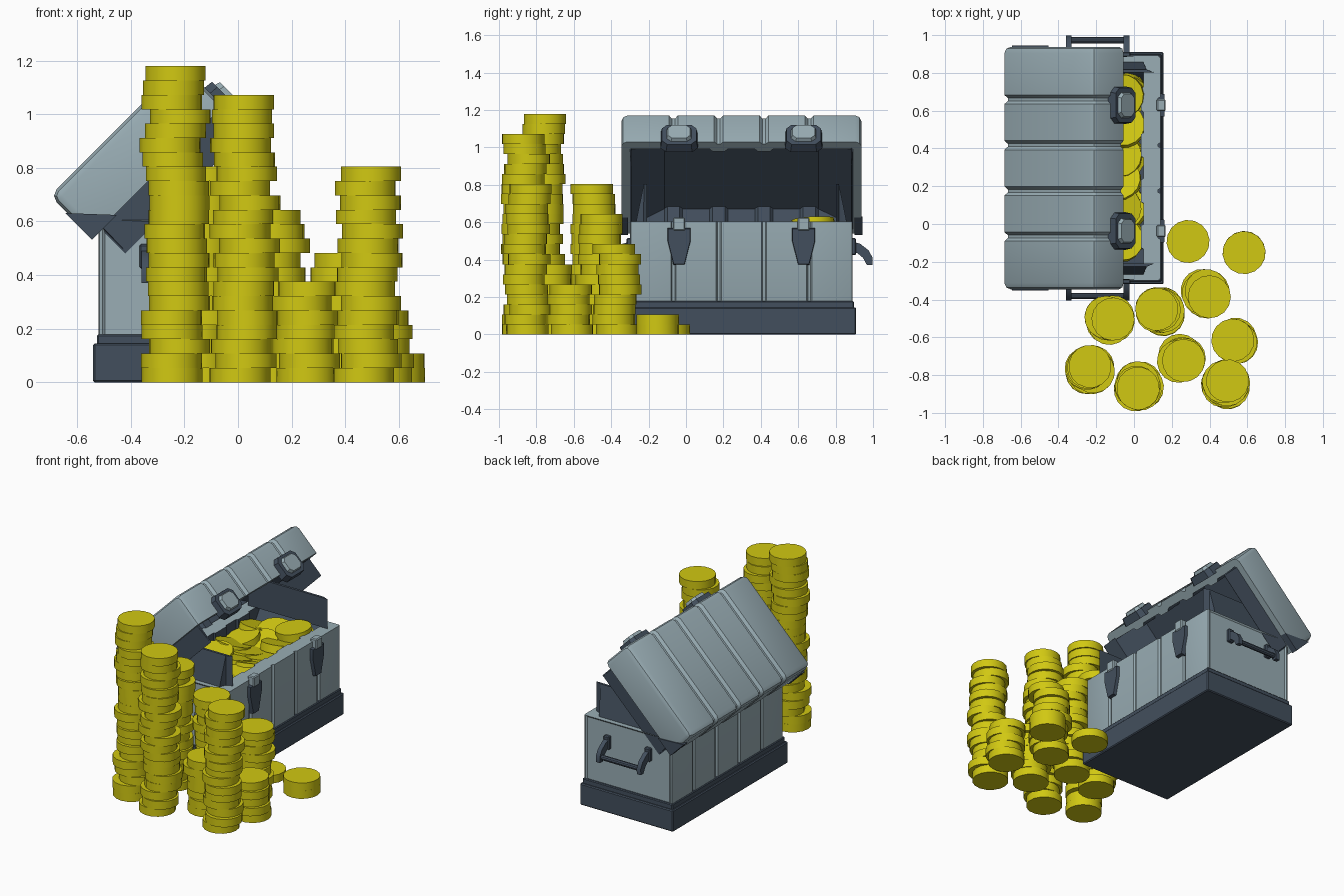
import bpy, bmesh, math, random
from mathutils import Vector, Matrix, Euler

random.seed(4)
if "Cube" in bpy.data.objects:
    bpy.data.objects.remove(bpy.data.objects["Cube"])


def material(name, rgb):
    m = bpy.data.materials.new(name)
    m.use_nodes = True
    m.diffuse_color = (*rgb, 1)
    m.node_tree.nodes["Principled BSDF"].inputs["Base Color"].default_value = (*rgb, 1)
    return m


STEEL = material("pale steel", (0.32, 0.42, 0.46))
SLATE = material("dark slate", (0.055, 0.078, 0.11))
GOLD = material("gold", (0.64, 0.58, 0.006))
MID_Y = 0.296          # centre of the chest along y
made = []


def finish(name, bm, *mats):
    bmesh.ops.recalc_face_normals(bm, faces=bm.faces)
    me = bpy.data.meshes.new(name)
    bm.to_mesh(me)
    bm.free()
    for m in mats:
        me.materials.append(m)
    ob = bpy.data.objects.new(name, me)
    bpy.context.collection.objects.link(ob)
    made.append(ob)
    return ob


def box(name, lo, hi, mat, bevel=0.0):
    lo, hi = Vector(lo), Vector(hi)
    bm = bmesh.new()
    bmesh.ops.create_cube(bm, size=1)
    for v in bm.verts:
        v.co = (lo + hi) / 2 + v.co * (hi - lo)
    if bevel:
        bmesh.ops.bevel(bm, geom=bm.edges[:], offset=bevel, segments=1, affect='EDGES')
    return finish(name, bm, mat)


def prism(name, pts, lo, hi, place, mat, taper=1.0):
    """Extrude a 2D outline from lo to hi; place(a, b, t) gives the 3D point."""
    bm = bmesh.new()
    ca = sum(p[0] for p in pts) / len(pts)
    cb = sum(p[1] for p in pts) / len(pts)
    a = [bm.verts.new(place(p, q, lo)) for p, q in pts]
    b = [bm.verts.new(place(ca + (p - ca) * taper, cb + (q - cb) * taper, hi)) for p, q in pts]
    bm.faces.new(a)
    bm.faces.new(b)
    for i in range(len(pts)):
        j = (i + 1) % len(pts)
        bm.faces.new((a[i], a[j], b[j], b[i]))
    return finish(name, bm, mat)


def grooved_tub(name, width, height, half_len, r, groove, wall, depth, matrix, panel=False):
    """Rounded box with four grooves, hollowed from its open side at v = 0."""
    def section(i):
        side = [(i, 0), (i, height - r), (0.3 * r + 0.7 * i, height - 0.3 * r - 0.7 * i), (r, height - i)]
        return side + [(width - u, v) for u, v in reversed(side)]
    gw, gb, gd = groove
    stations = [(-half_len, r), (-half_len + 0.3 * r, 0.3 * r), (-half_len + r, 0)]
    for k in range(4):
        c = (k - 1.5) * 0.242
        stations += [(c - gw, 0), (c - gb, gd), (c + gb, gd), (c + gw, 0)]
    stations += [(-y, i) for y, i in reversed(stations[:3])]
    bm = bmesh.new()
    rings = [[bm.verts.new((u, y, v)) for u, v in section(i)] for y, i in stations]
    n = len(rings[0])
    for a, b in zip(rings, rings[1:]):
        for i in range(n):
            j = (i + 1) % n
            bm.faces.new((a[i], a[j], b[j], b[i]))
    caps = [bm.faces.new(rings[0]), bm.faces.new(rings[-1])]
    bmesh.ops.remove_doubles(bm, verts=bm.verts, dist=1e-5)
    bmesh.ops.recalc_face_normals(bm, faces=bm.faces)
    if panel:       # recessed end panels
        caps = [f for f in bm.faces if abs(f.normal.y) > 0.99 and abs(f.calc_center_median().y) > half_len - 0.001]
        bmesh.ops.inset_individual(bm, faces=caps, thickness=0.014, depth=-0.008)
    mouth = [f for f in bm.faces if all(abs(v.co.z) < 1e-5 for v in f.verts)]
    bmesh.ops.inset_region(bm, faces=mouth, thickness=wall, use_even_offset=True)
    walls = bmesh.ops.inset_region(bm, faces=mouth, thickness=0.001, depth=-depth)["faces"]
    for f in mouth + walls:
        f.material_index = 1
    bm.transform(matrix)
    return finish(name, bm, STEEL, SLATE)


# Chest body and plinth
body_frame = Matrix(((1, 0, 0, -0.52), (0, 1, 0, MID_Y), (0, 0, -1, 0.605), (0, 0, 0, 1)))
grooved_tub("chest_body", 0.66, 0.5, 0.595, 0.014, (0.014, 0.007, 0.012), 0.09, 0.2, body_frame, True)
box("plinth", (-0.54, -0.318, 0), (0.157, 0.91, 0.145), SLATE, 0.006)
box("plinth_step", (-0.526, -0.305, 0.14), (0.146, 0.897, 0.178), SLATE, 0.005)

# Open lid, tipped back by 45 degrees
s = math.sqrt(0.5)
lid_frame = Matrix(((s, 0, -s, -0.545), (0, 1, 0, MID_Y), (s, 0, s, 0.54), (0, 0, 0, 1)))
grooved_tub("lid", 0.693, 0.22, 0.642, 0.034, (0.024, 0.008, 0.018), 0.055, 0.13, lid_frame)


def on_lid(u, v, y):
    return lid_frame @ Vector((u, y, v))


for side, label in ((-1, "front"), (1, "rear")):
    # Dark lid corner guards
    prism(label + "_corner_guard", [(-0.006, -0.006), (-0.006, 0.135), (0.125, -0.006)],
          side * 0.605, side * 0.648, on_lid, SLATE)

    # Lid clasp: octagonal plate with a raised pad
    cy = side * 0.333

    def octagon(hw, v0, v1, c):
        return [(cy - hw, v0 + c), (cy - hw, v1 - c), (cy - hw + c, v1), (cy + hw - c, v1),
                (cy + hw, v1 - c), (cy + hw, v0 + c), (cy + hw - c, v0), (cy - hw + c, v0)]

    def clasp_place(y, v, u):
        return on_lid(u, v, y)
    prism(label + "_clasp_plate", octagon(0.1, -0.06, 0.1, 0.03), 0.675, 0.728, clasp_place, SLATE, 0.92)
    prism(label + "_clasp_pad", octagon(0.07, -0.035, 0.08, 0.025), 0.72, 0.748, clasp_place, STEEL, 0.85)

    # Body hasp: tapered plate and a small tab
    hy = MID_Y + cy
    hasp = [(-0.063, 0.57), (-0.063, 0.5), (-0.03, 0.37), (0.03, 0.37), (0.063, 0.5), (0.063, 0.57)]
    prism(label + "_hasp", hasp, 0.125, 0.162, lambda a, b, t: (t, hy + a, b), SLATE, 0.94)
    box(label + "_hasp_tab", (0.12, hy - 0.032, 0.555), (0.168, hy + 0.032, 0.625), STEEL, 0.006)

    # Carrying handle: two curved arms and a bar
    arm = [(0.58, 0.5), (0.635, 0.485), (0.68, 0.45), (0.702, 0.41), (0.7, 0.37),
           (0.672, 0.37), (0.65, 0.41), (0.62, 0.435), (0.58, 0.44)]
    for x, end in ((-0.345, "left"), (-0.04, "right")):
        prism(f"{label}_handle_arm_{end}", arm, x - 0.015, x + 0.015,
              lambda a, b, t: (t, MID_Y + side * a, b), SLATE)
        box(f"{label}_handle_mount_{end}", (x - 0.022, MID_Y + side * 0.6 - 0.014, 0.425),
            (x + 0.022, MID_Y + side * 0.6 + 0.014, 0.515), SLATE, 0.006)
    bm = bmesh.new()
    bmesh.ops.create_cone(bm, cap_ends=True, segments=10, radius1=0.017, radius2=0.017, depth=0.31,
                          matrix=Matrix.Translation((-0.192, MID_Y + side * 0.677, 0.4))
                          @ Matrix.Rotation(math.pi / 2, 4, 'Y'))
    finish(label + "_handle_bar", bm, SLATE)

# Coins
THICK = 0.0536


def coin(bm, loc, tilt=(0, 0)):
    turn = Euler((tilt[0], tilt[1], random.uniform(0, 6))).to_matrix().to_4x4()
    bmesh.ops.create_cone(bm, cap_ends=True, segments=16, radius1=0.114, radius2=0.114,
                          depth=THICK, matrix=Matrix.Translation(loc) @ turn)


# Stacks on the ground: x, y, number of coins
stacks = [(-0.235, -0.77, 22), (0.025, -0.86, 20), (-0.13, -0.51, 15), (0.14, -0.465, 12), (0.485, -0.85, 15),
          (0.25, -0.71, 7), (0.38, -0.37, 9), (0.53, -0.62, 5), (0.58, -0.15, 2), (0.29, -0.09, 1)]
for k, (x, y, count) in enumerate(stacks):
    bm = bmesh.new()
    for i in range(count):
        j = 0.02 if count > 2 else 0.004
        coin(bm, (x + random.uniform(-j, j), y + random.uniform(-j, j), (i + 0.5) * THICK))
    finish(f"coin_stack_{k + 1}", bm, GOLD)

# Loose heap inside the chest
bm = bmesh.new()
for layer, z in enumerate((0.46, 0.535)):
    for i in range(3):
        for j in range(6):
            coin(bm, (-0.19 + (i - 1) * 0.13 + random.uniform(-0.02, 0.02),
                      MID_Y + (j - 2.5) * 0.152 + random.uniform(-0.02, 0.02),
                      z + random.uniform(-0.015, 0.015)),
                 (random.uniform(-0.3, 0.3), random.uniform(-0.3, 0.3)))
coin(bm, (-0.06, 0.68, 0.59), (0.06, 0.12))
finish("coin_heap", bm, GOLD)

# Smooth shading with sharp edges kept
bpy.ops.object.select_all(action='DESELECT')
for ob in made:
    ob.select_set(True)
bpy.context.view_layer.objects.active = made[0]
bpy.ops.object.shade_smooth_by_angle(angle=math.radians(32))
